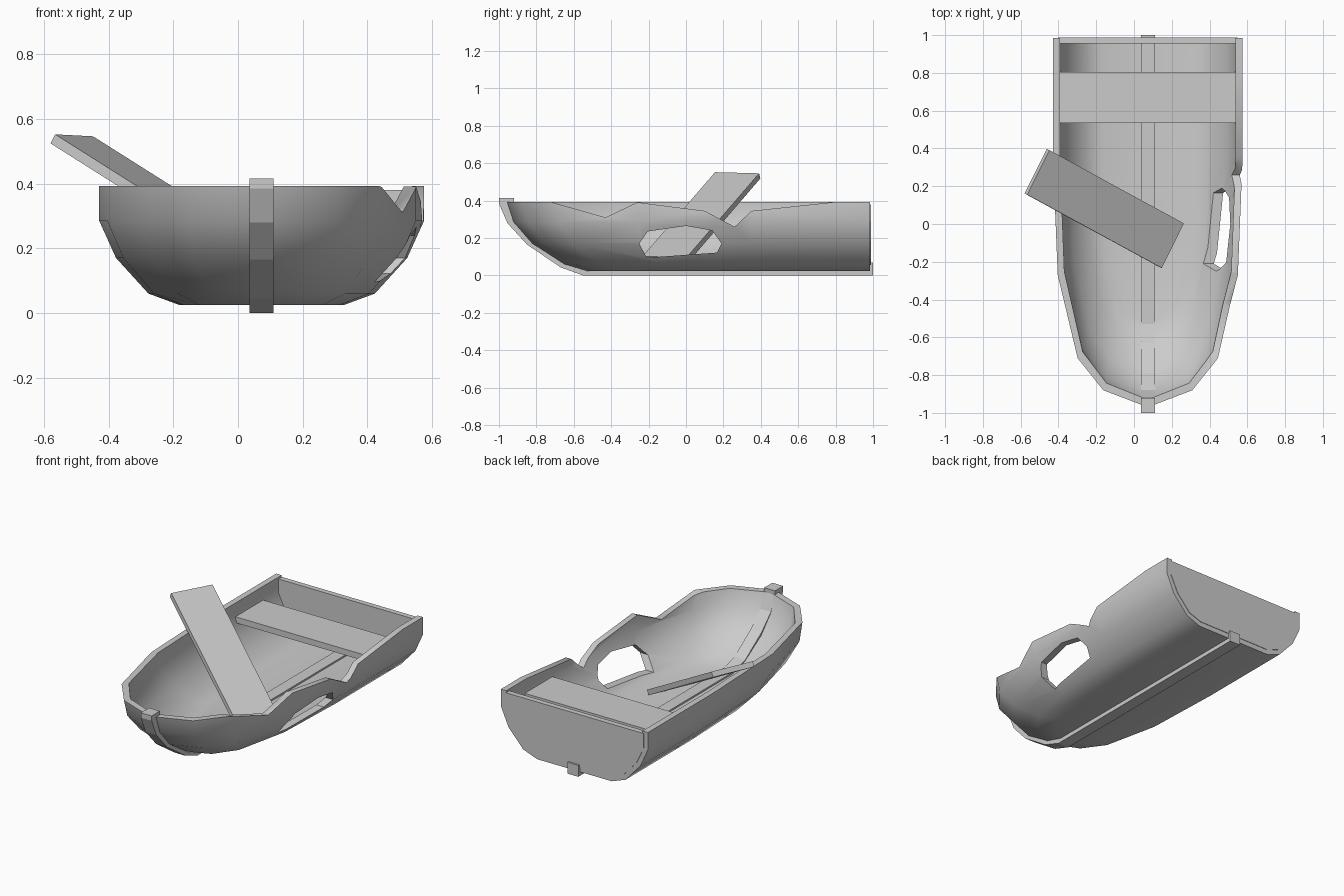
import bpy, bmesh, math
from mathutils import Vector

if "Cube" in bpy.data.objects:
    bpy.data.objects.remove(bpy.data.objects["Cube"])

CX = 0.073  # boat centre line


def make(name, verts, faces, smooth=None):
    bm = bmesh.new()
    vs = [bm.verts.new(v) for v in verts]
    for f in faces:
        bm.faces.new([vs[i] for i in f])
    bmesh.ops.recalc_face_normals(bm, faces=bm.faces)
    me = bpy.data.meshes.new(name)
    bm.to_mesh(me)
    bm.free()
    ob = bpy.data.objects.new(name, me)
    bpy.context.collection.objects.link(ob)
    return ob


def prism(name, a, offset):
    """Sweep a polygon (3D points) along an offset vector."""
    n = len(a)
    a = [Vector(p) for p in a]
    verts = a + [p + Vector(offset) for p in a]
    faces = [list(range(n)), list(range(n, 2 * n))]
    faces += [[i, (i + 1) % n, n + (i + 1) % n, n + i] for i in range(n)]
    return make(name, verts, faces)


def side_prism(name, yz, x0, x1):
    return prism(name, [(x0, y, z) for y, z in yz], (x1 - x0, 0, 0))


# Hull: plan outline (half width fraction, y) repeated on height levels (z, half width, bow y)
plan = [(1, 0.985), (1, 0.35), (0.95, -0.27), (0.74, -0.71), (0.47, -0.88), (0, -0.97)]
outer = [(0.025, 0.255, -0.55), (0.06, 0.35, -0.665), (0.17, 0.45, -0.835),
         (0.285, 0.502, -0.935), (0.392, 0.502, -0.97)]
inner = [(0.06, 0.24, -0.53), (0.09, 0.325, -0.64), (0.19, 0.415, -0.80),
         (0.295, 0.465, -0.895), (0.392, 0.465, -0.93)]


def ring(z, w, tip):
    k = (tip - 0.35) / (-0.97 - 0.35)
    half = [(f * w, y if y >= 0.35 else 0.35 + (y - 0.35) * k) for f, y in plan]
    pts = half + [(-x, y) for x, y in half[-2::-1]]
    return [(CX + x, y, z) for x, y in pts]


rings = [ring(*l) for l in outer + inner[::-1]]
n, m = len(rings[0]), len(rings)
faces = [[r * n + i, r * n + i + 1, (r + 1) * n + i + 1, (r + 1) * n + i]
         for r in range(m - 1) for i in range(n - 1)]
faces += [list(range(n)), list(range((m - 1) * n, m * n))]
for e in (0, n - 1):  # stern edge of the shell
    for l in range(len(outer) - 1):
        faces.append([l * n + e, (l + 1) * n + e, (m - 2 - l) * n + e, (m - 1 - l) * n + e])
faces.append([0, n - 1, (m - 1) * n + n - 1, (m - 1) * n])
hull = make("hull", [v for r in rings for v in r], faces)

# Broken rim and hole in the right side
rim_cut = side_prism("rim_cutter", [(-0.72, 0.392), (-0.43, 0.31), (-0.26, 0.391), (0.1, 0.345),
                                    (0.26, 0.26), (0.35, 0.345), (0.79, 0.392),
                                    (0.79, 0.6), (-0.72, 0.6)], 0.25, 0.9)
hole_cut = side_prism("hole_cutter", [(-0.25, 0.17), (-0.205, 0.235), (0, 0.265), (0.14, 0.24),
                                      (0.19, 0.17), (0.165, 0.122), (-0.21, 0.095)], 0.25, 0.9)
for c in (rim_cut, hole_cut):
    mod = hull.modifiers.new("cut", 'BOOLEAN')
    mod.operation = 'DIFFERENCE'
    mod.solver = 'EXACT'
    mod.object = c
bpy.context.view_layer.update()
cut_mesh = bpy.data.meshes.new_from_object(hull.evaluated_get(bpy.context.evaluated_depsgraph_get()))
hull.modifiers.clear()
hull.data = cut_mesh
for c in (rim_cut, hole_cut):
    bpy.data.objects.remove(c)
bpy.ops.object.select_all(action='DESELECT')
hull.select_set(True)
bpy.context.view_layer.objects.active = hull
bpy.ops.object.shade_smooth_by_angle(angle=math.radians(42))

# Transom: plate filling the stern section
half = [(w + 0.01, z + 0.0) for z, w, _ in inner]
half[-1] = (0.475, 0.385)
section = half + [(-x, z) for x, z in half[::-1]]
prism("transom", [(CX + x, 0.955, z - 0.005) for x, z in section], (0, 0.033, 0))

# Keel: runs under the floor and up the bow
side_prism("keel", [(-1, 0.415), (-1, 0.385), (-0.955, 0.28), (-0.85, 0.165), (-0.67, 0.043),
                    (-0.55, 0), (1, 0), (1, 0.07), (-0.53, 0.07), (-0.63, 0.1),
                    (-0.79, 0.21), (-0.88, 0.3), (-0.92, 0.39), (-0.92, 0.415)],
           CX - 0.037, CX + 0.037)

# Seat across the stern
side_prism("seat", [(0.535, 0.27), (0.805, 0.27), (0.805, 0.307), (0.535, 0.307)],
           CX - 0.466, CX + 0.466)

# Loose plank leaning over the left rim
a, along, across = Vector((-0.565, 0.155, 0.552)), Vector((0.712, -0.388, -0.45)), Vector((0.117, 0.236, -0.006))
normal = along.cross(across).normalized()
prism("loose_plank", [a, a + along, a + along + across, a + across], normal * -0.032)
